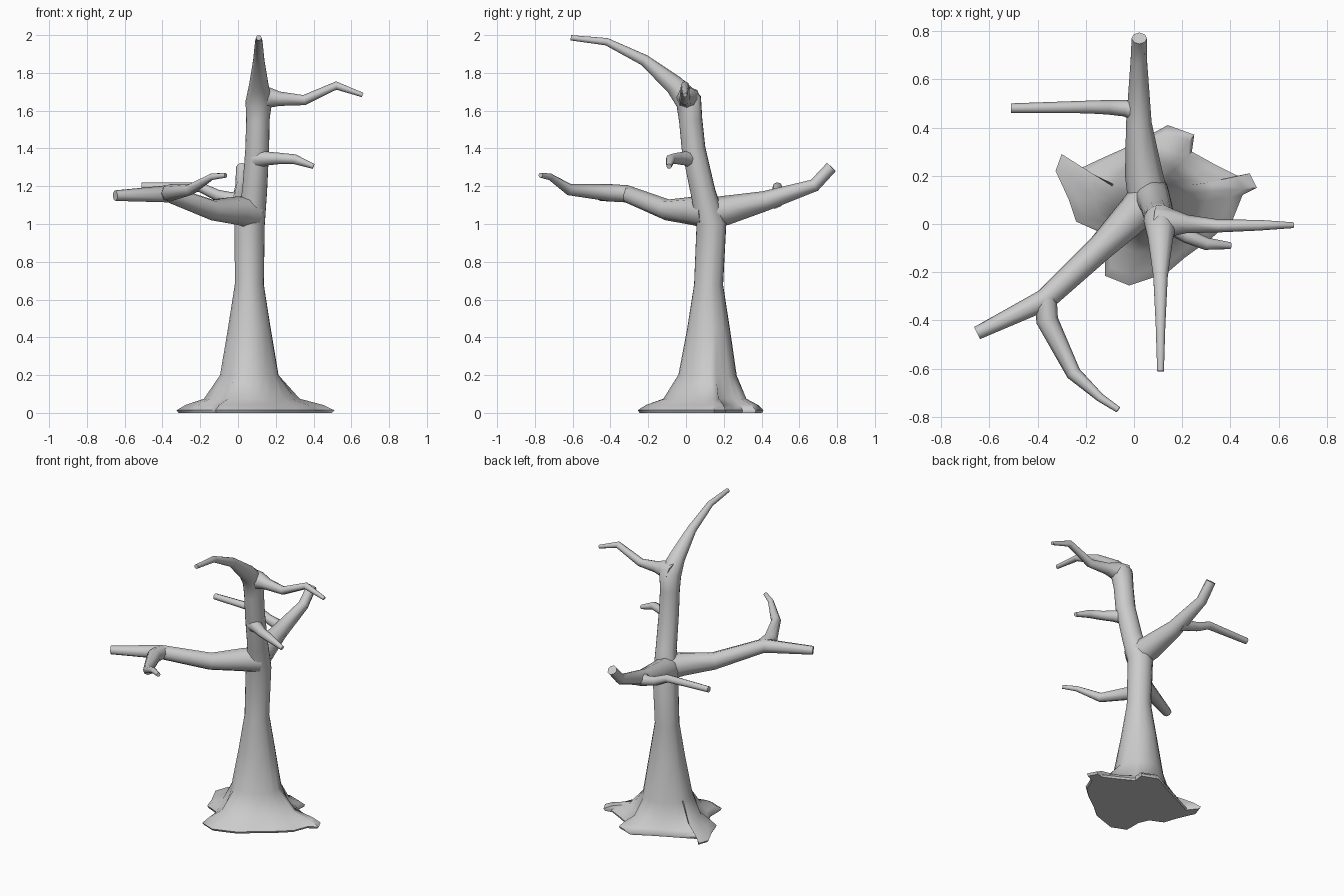
import bpy, bmesh, math
from mathutils import Vector

if "Cube" in bpy.data.objects:
    bpy.data.objects.remove(bpy.data.objects["Cube"])


def loft(name, rings):
    """Skin a list of equal-length point rings, capping both ends."""
    bm = bmesh.new()
    vs = [[bm.verts.new(p) for p in r] for r in rings]
    n = len(vs[0])
    for a, b in zip(vs, vs[1:]):
        for i in range(n):
            j = (i + 1) % n
            bm.faces.new((a[i], a[j], b[j], b[i]))
    bm.faces.new(vs[0][::-1])
    bm.faces.new(vs[-1])
    bmesh.ops.triangulate(bm, faces=[f for f in bm.faces if len(f.verts) > 12])
    bmesh.ops.recalc_face_normals(bm, faces=bm.faces)
    me = bpy.data.meshes.new(name)
    bm.to_mesh(me)
    bm.free()
    ob = bpy.data.objects.new(name, me)
    bpy.context.collection.objects.link(ob)
    bpy.ops.object.select_all(action='DESELECT')
    ob.select_set(True)
    bpy.context.view_layer.objects.active = ob
    bpy.ops.object.shade_smooth_by_angle(angle=math.radians(50))
    return ob


def path_rings(path, angles):
    """Rings of (x, y, z, radius) stations, carried along without twist."""
    pts = [Vector(p[:3]) for p in path]
    seg = [(b - a).normalized() for a, b in zip(pts, pts[1:])]
    tans = [seg[0]] + [(a + b).normalized() for a, b in zip(seg, seg[1:])] + [seg[-1]]
    ref = Vector((1, 0, 0)) if abs(tans[0].x) < 0.7 else Vector((0, 0, 1))
    u = (ref - tans[0] * ref.dot(tans[0])).normalized()
    rings, prev = [], tans[0]
    for p, t, s in zip(pts, tans, path):
        u = prev.rotation_difference(t) @ u
        v = t.cross(u)
        rings.append([p + (u * math.cos(a) + v * math.sin(a)) * s[3] for a in angles])
        prev = t
    return rings


def branch(name, path, sides=8):
    return loft(name, path_rings(path, [2 * math.pi * i / sides for i in range(sides)]))


# Trunk: ragged root skirt rising into the stem and the top limb bent forward
outline = [(.51, .15), (.48, .21), (.43, .20), (.33, .25), (.24, .30), (.25, .37),
           (.14, .41), (.03, .35), (-.05, .31), (-.15, .265), (-.245, .22),
           (-.30, .29), (-.325, .22), (-.27, .10), (-.24, .01), (-.15, -.03),
           (-.12, -.10), (-.12, -.215), (-.02, -.255), (.07, -.225), (.14, -.20),
           (.21, -.14), (.32, -.06), (.41, .02), (.45, .12)]
cx, cy = .06, .115
angles = []
for x, y in outline:
    a = math.atan2(y - cy, x - cx) % (2 * math.pi)
    angles.append(max(a, angles[-1] + .06) if angles else a)

stem = path_rings([(.06, .115, .20, .155), (.06, .12, .45, .113), (.06, .12, .68, .077),
                   (.062, .135, 1.0, .08), (.088, .09, 1.17, .066), (.102, .04, 1.4, .063),
                   (.105, .025, 1.55, .062), (.11, .015, 1.65, .07), (.11, -.06, 1.735, .052),
                   (.11, -.22, 1.867, .03), (.11, -.42, 1.965, .02), (.11, -.61, 1.986, .014)],
                  angles)


def skirt(f, z):
    return [Vector((p.x + (x - p.x) * f, p.y + (y - p.y) * f, z))
            for p, (x, y) in zip(stem[0], outline)]


loft("trunk", [skirt(.96, 0), skirt(1, .014), skirt(.8, .042), skirt(.38, .075)] + stem)

# Upper limbs on the right side
branch("upper_right_branch", [(.09, .01, 1.66, .07), (.16, .005, 1.67, .056), (.22, 0, 1.663, .038),
                              (.35, -.008, 1.656, .027), (.52, -.005, 1.733, .022),
                              (.66, -.005, 1.683, .012)])
branch("middle_right_branch", [(.10, .03, 1.345, .05), (.16, -.01, 1.347, .036), (.22, -.05, 1.347, .03),
                               (.30, -.082, 1.343, .026), (.40, -.09, 1.305, .014)])

# Rear limb and its side twig
branch("rear_branch", [(.06, .10, 1.05, .085), (.04, .21, 1.072, .078), (.02, .42, 1.122, .053),
                       (.02, .68, 1.205, .034), (.022, .77, 1.302, .032)])
branch("rear_twig", [(.02, .47, 1.13, .05), (-.04, .48, 1.135, .034), (-.11, .484, 1.152, .03),
                     (-.20, .485, 1.195, .026), (-.51, .48, 1.20, .02)])

# Front left limb and its forward fork
branch("front_left_branch", [(.07, .12, 1.06, .085), (.0, .04, 1.07, .076), (-.14, -.10, 1.075, .056),
                             (-.37, -.315, 1.16, .046), (-.65, -.452, 1.15, .028)])
branch("front_left_fork", [(-.365, -.31, 1.16, .045), (-.36, -.40, 1.165, .046), (-.25, -.62, 1.183, .031),
                           (-.14, -.72, 1.25, .018), (-.065, -.77, 1.258, .013)])
